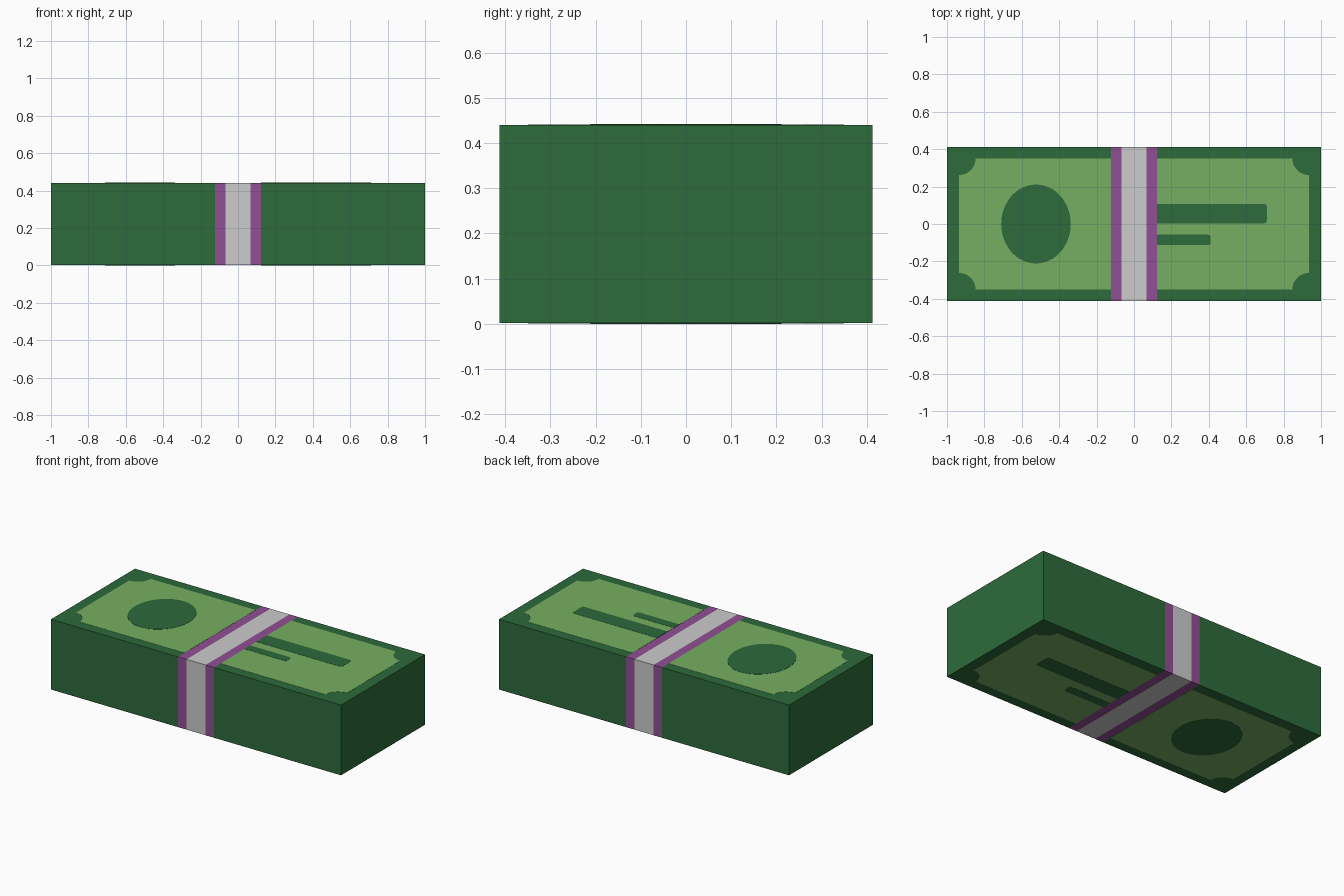
import bpy, bmesh, math

if "Cube" in bpy.data.objects:
    bpy.data.objects.remove(bpy.data.objects["Cube"])

L, W, H = 1.0, 0.413, 0.442      # half length, half width, height
BAND, CORE = 0.124, 0.066        # half widths of the wrapper and its pale centre
STEP = 0.001                     # thickness of one printed layer


def material(name, r, g, b):
    def lin(c):
        c /= 255
        return c / 12.92 if c <= 0.04045 else ((c + 0.055) / 1.055) ** 2.4
    m = bpy.data.materials.new(name)
    m.diffuse_color = (lin(r), lin(g), lin(b), 1)
    m.use_nodes = True
    m.node_tree.nodes["Principled BSDF"].inputs["Base Color"].default_value = m.diffuse_color
    return m


DARK = material("dark_green", 45, 107, 59)
LIGHT = material("light_green", 118, 175, 98)
PURPLE = material("purple", 145, 79, 149)
PALE = material("pale_grey", 204, 204, 204)


def finish(bm, name, mats):
    me = bpy.data.meshes.new(name)
    bm.to_mesh(me)
    bm.free()
    for m in mats:
        me.materials.append(m)
    ob = bpy.data.objects.new(name, me)
    bpy.context.collection.objects.link(ob)
    return ob


def plate(name, outline, level, mat):
    """Thin printed plate on both the top and the bottom of the stack."""
    for side, s in (("top", 1), ("bottom", -1)):
        z0 = H / 2 + s * (H / 2 - 2 * STEP)
        bm = bmesh.new()
        face = bm.faces.new([bm.verts.new((x, y, z0)) for x, y in outline])
        face.normal_update()
        if face.normal.z * s < 0:
            face.normal_flip()
        out = bmesh.ops.extrude_face_region(bm, geom=[face])
        for v in out["geom"]:
            if isinstance(v, bmesh.types.BMVert):
                v.co.z += s * STEP * level
        bmesh.ops.recalc_face_normals(bm, faces=bm.faces)
        finish(bm, f"{name}_{side}", [mat])


def arc(cx, cy, rx, ry, a0, a1, n):
    return [(cx + rx * math.cos(math.radians(a0 + (a1 - a0) * i / n)),
             cy + ry * math.sin(math.radians(a0 + (a1 - a0) * i / n)))
            for i in range(n + 1)]


# Stack of notes, cut into bands along x and coloured by position
bm = bmesh.new()
bmesh.ops.create_cube(bm, size=1)
for v in bm.verts:
    v.co = (v.co.x * 2 * L, v.co.y * 2 * W, H / 2 + v.co.z * (H - 4 * STEP))
for x in (-BAND, -CORE, CORE, BAND):
    bmesh.ops.bisect_plane(bm, geom=bm.verts[:] + bm.edges[:] + bm.faces[:],
                           plane_co=(x, 0, 0), plane_no=(1, 0, 0))
for f in bm.faces:
    d = abs(f.calc_center_median().x)
    f.material_index = 2 if d < CORE else 1 if d < BAND else 0
finish(bm, "note_stack", [DARK, PURPLE, PALE])

# Light printed panels with scooped outer corners
PX, PY, R = 0.935, 0.35, 0.088
half = ([(BAND, -PY)] + arc(PX, -PY, R, R, 180, 90, 8)
        + arc(PX, PY, R, R, 270, 180, 8) + [(BAND, PY)])
plate("panel_right", half, 1, LIGHT)
plate("panel_left", [(-x, y) for x, y in half], 1, LIGHT)

# Oval portrait space
plate("oval", arc(-0.524, 0, 0.186, 0.211, 0, 360, 48)[:-1], 2, DARK)

# Printed bars with rounded outer ends
for name, x1, y0, y1 in (("long_bar", 0.71, 0.004, 0.108),
                         ("short_bar", 0.41, -0.113, -0.057)):
    r = 0.013
    plate(name, [(BAND, y0)] + arc(x1 - r, y0 + r, r, r, -90, 0, 4)
          + arc(x1 - r, y1 - r, r, r, 0, 90, 4) + [(BAND, y1)], 2, DARK)
